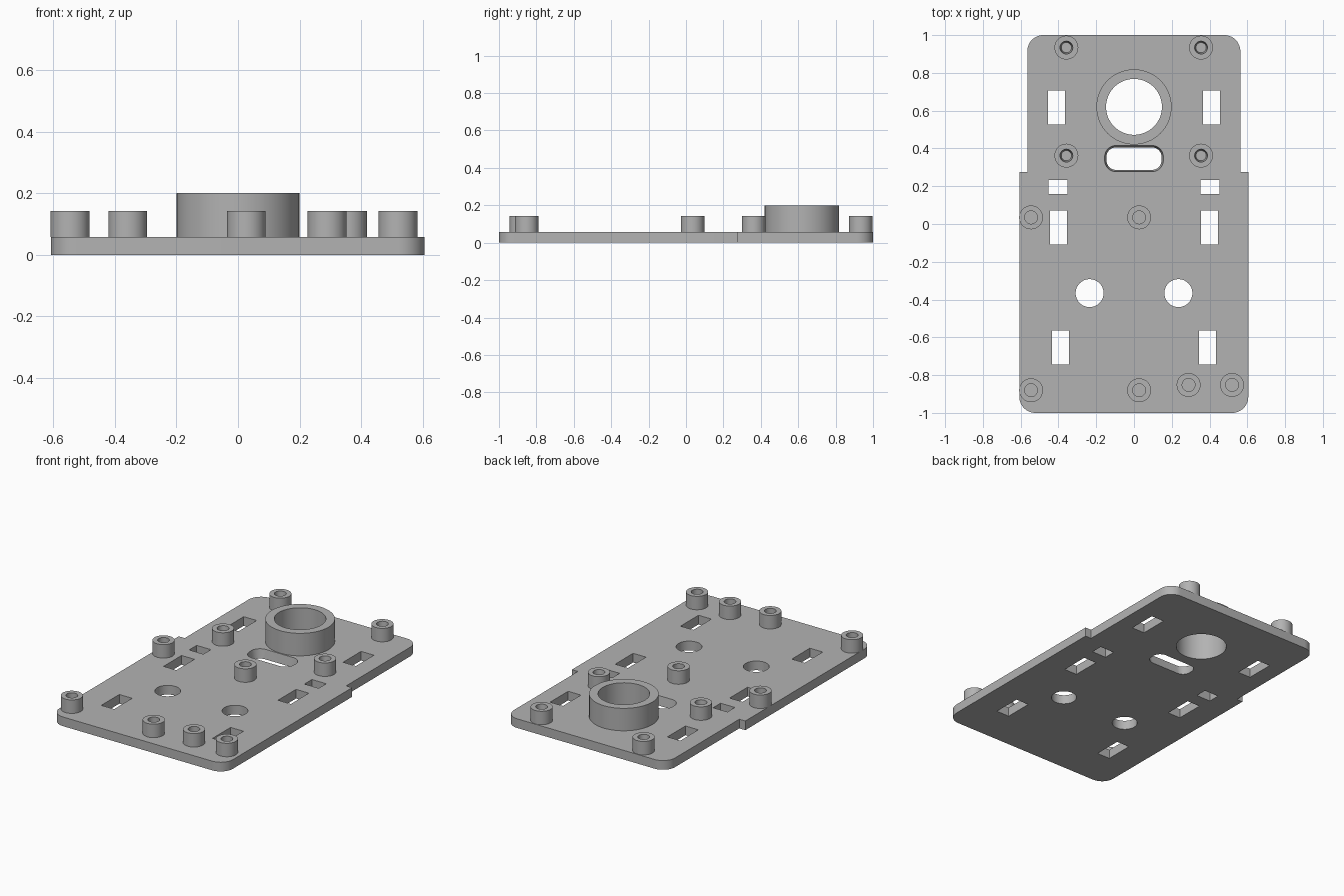
import bpy, bmesh, math
from mathutils import Vector

THICK, POST_TOP, RING_TOP = 0.058, 0.143, 0.2

cube = bpy.data.objects.get("Cube")
if cube:
    bpy.data.objects.remove(cube, do_unlink=True)

grey = bpy.data.materials.new("plastic grey")
grey.use_nodes = True
colour = (0.45, 0.45, 0.45, 1)
grey.diffuse_color = colour
grey.node_tree.nodes["Principled BSDF"].inputs["Base Color"].default_value = colour


def finish(name, bm):
    bmesh.ops.recalc_face_normals(bm, faces=bm.faces)
    mesh = bpy.data.meshes.new(name)
    bm.to_mesh(mesh)
    bm.free()
    mesh.materials.append(grey)
    obj = bpy.data.objects.new(name, mesh)
    bpy.context.collection.objects.link(obj)
    return obj


def smooth(obj):
    bpy.ops.object.select_all(action='DESELECT')
    obj.select_set(True)
    bpy.context.view_layer.objects.active = obj
    bpy.ops.object.shade_smooth_by_angle(angle=math.radians(35))


def arc(cx, cy, r, start, sweep, n):
    return [(cx + r * math.cos(math.radians(start + sweep * i / n)),
             cy + r * math.sin(math.radians(start + sweep * i / n))) for i in range(n + 1)]


def circle(cx, cy, r):
    return arc(cx, cy, r, 0, 360, 64)[:-1]


def box(cx, cy, w, h, r=0):
    x, y = w / 2 - r, h / 2 - r
    corners = [(x, y, 0), (-x, y, 90), (-x, -y, 180), (x, -y, 270)]
    if not r:
        return [(cx + a, cy + b) for a, b, _ in corners]
    return [p for a, b, s in corners for p in arc(cx + a, cy + b, r, s, 90, 10)]


def prism(bm, low, high, z0, z1):
    """Solid between two matching outlines."""
    a = [bm.verts.new((x, y, z0)) for x, y in low]
    b = [bm.verts.new((x, y, z1)) for x, y in high]
    bm.faces.new(a[::-1])
    bm.faces.new(b)
    for i in range(len(a)):
        j = (i + 1) % len(a)
        bm.faces.new((a[i], a[j], b[j], b[i]))


def lathe(name, x, y, profile):
    bm = bmesh.new()
    verts = [bm.verts.new((x + r, y, z)) for r, z in profile]
    edges = [bm.edges.new(pair) for pair in zip(verts, verts[1:])]
    bmesh.ops.spin(bm, geom=verts + edges, cent=Vector((x, y, 0)), axis=(0, 0, 1),
                   angle=math.tau, steps=64, use_merge=True)
    bmesh.ops.remove_doubles(bm, verts=bm.verts, dist=1e-5)
    smooth(finish(name, bm))


# Base plate: wide front section, narrower back section, rounded ends
R = 0.085
outline = (arc(0.605 - R, -1 + R, R, 270, 90, 12) + [(0.605, 0.275), (0.563, 0.275)]
           + arc(0.563 - R, 1 - R, R, 0, 90, 12) + arc(R - 0.565, 1 - R, R, 90, 90, 12)
           + [(-0.565, 0.275), (-0.607, 0.275)] + arc(R - 0.607, -1 + R, R, 180, 90, 12))
bm = bmesh.new()
prism(bm, outline, outline, 0, THICK)
plate = finish("base_plate", bm)

# Openings through the plate
bm = bmesh.new()
holes = [circle(0, 0.62, 0.148)]
for side in (-1, 1):
    holes.append(circle(side * 0.235, -0.366, 0.074))
    for x, y, w, h in ((0.41, 0.617, 0.09, 0.18), (0.403, 0.196, 0.1, 0.075),
                       (0.4, -0.018, 0.09, 0.18), (0.389, -0.655, 0.09, 0.18)):
        holes.append(box(side * x, y, w, h))
for hole in holes:
    prism(bm, hole, hole, -0.1, 0.2)
# Cable slot, narrowing slightly towards the underside
prism(bm, box(0, 0.346, 0.272, 0.1, 0.04), box(0, 0.346, 0.33, 0.158, 0.07), -THICK, 2 * THICK)
cutter = finish("opening_cutter", bm)
cutter.hide_render = True

cut = plate.modifiers.new("openings", 'BOOLEAN')
cut.operation, cut.solver, cut.object = 'DIFFERENCE', 'EXACT', cutter
bpy.context.view_layer.objects.active = plate
bpy.ops.object.modifier_apply(modifier=cut.name)
bpy.data.objects.remove(cutter, do_unlink=True)
smooth(plate)

# Large raised collar
lathe("collar_ring", 0, 0.62, [(0.199, THICK), (0.199, RING_TOP), (0.148, RING_TOP), (0.148, THICK)])

# Mounting posts: the back four have tapered sockets
back_posts = [(x, y) for x in (-0.358, 0.355) for y in (0.934, 0.362)]
front_posts = [(x, y) for x in (-0.545, 0.027) for y in (0.035, -0.88)] + [(0.289, -0.852), (0.519, -0.852)]
for label, posts, floor_r in (("back_post", back_posts, 0.027), ("front_post", front_posts, 0.034)):
    for i, (x, y) in enumerate(posts, 1):
        lathe(f"{label}_{i}", x, y, [(0.063, THICK), (0.063, POST_TOP), (0.034, POST_TOP),
                                     (floor_r, THICK + 0.002), (0, THICK + 0.002)])
